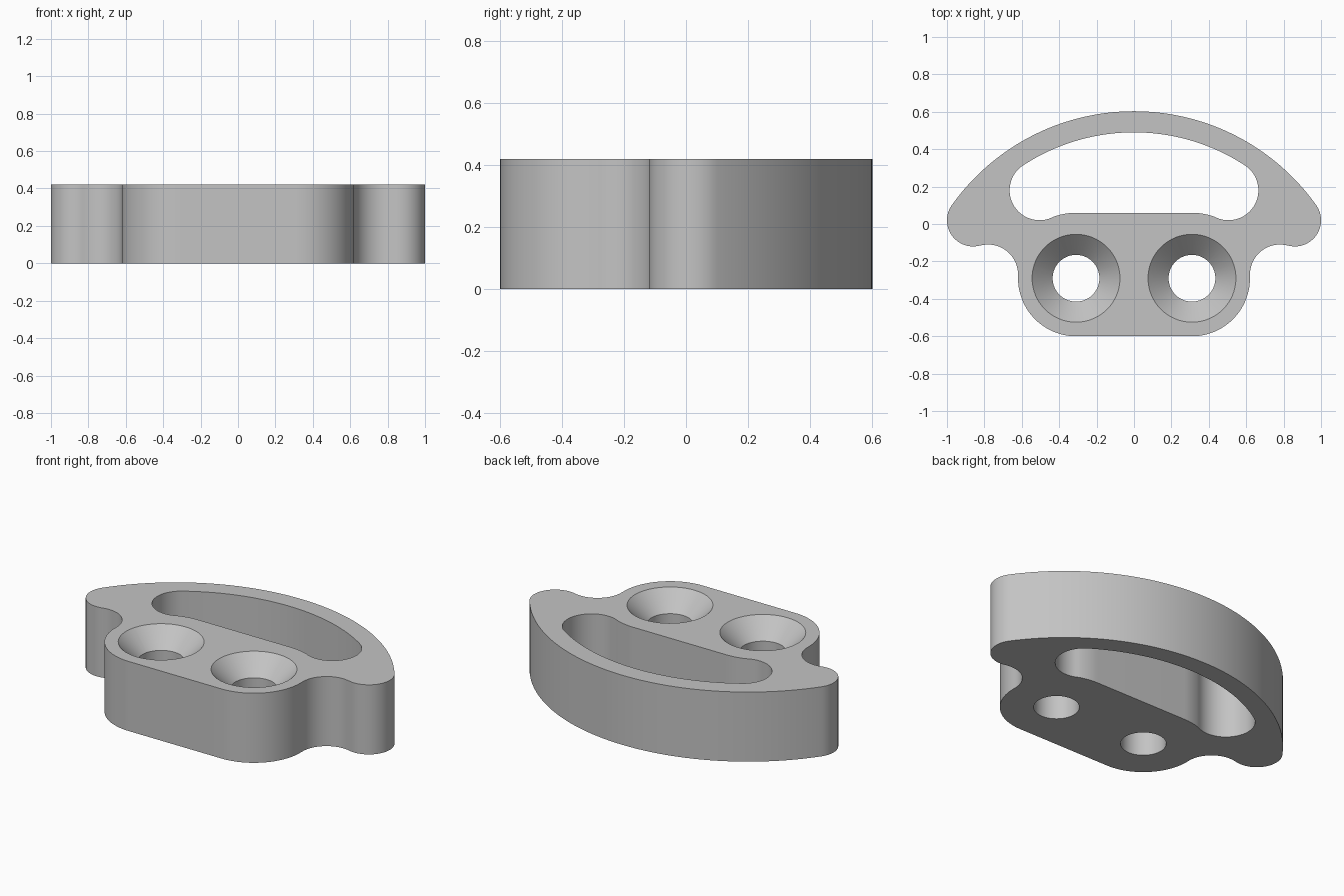
import bpy, bmesh
from math import sin, cos, radians, pi

cube = bpy.data.objects.get("Cube")
if cube:
    bpy.data.objects.remove(cube, do_unlink=True)

HEIGHT = 0.42
HOLE_X, HOLE_Y = 0.31, -0.29

grey = bpy.data.materials.new("plain grey")
grey.use_nodes = True
colour = (0.55, 0.55, 0.55, 1)
grey.diffuse_color = colour
grey.node_tree.nodes["Principled BSDF"].inputs["Base Color"].default_value = colour


def arc(cx, cy, r, start, end, steps):
    """Points along an arc, angles in degrees."""
    angles = [radians(start + (end - start) * i / steps) for i in range(steps + 1)]
    return [(cx + r * cos(a), cy + r * sin(a)) for a in angles]


def mirrored(half):
    """Close a right-hand half outline, running from the back centre to the front."""
    return half + [(-x, y) for x, y in reversed(half) if x > 1e-4]


def loft(name, rings):
    """Solid through matching closed rings of 3D points, capped at both ends."""
    bm = bmesh.new()
    loops = [[bm.verts.new(p) for p in ring] for ring in rings]
    for low, high in zip(loops, loops[1:]):
        for i in range(len(low)):
            j = (i + 1) % len(low)
            bm.faces.new((low[i], low[j], high[j], high[i]))
    bm.faces.new(loops[0])
    bm.faces.new(loops[-1])
    bmesh.ops.recalc_face_normals(bm, faces=bm.faces)
    mesh = bpy.data.meshes.new(name)
    bm.to_mesh(mesh)
    bm.free()
    mesh.materials.append(grey)
    obj = bpy.data.objects.new(name, mesh)
    bpy.context.collection.objects.link(obj)
    return obj


def prism(name, outline, z0, z1):
    return loft(name, [[(x, y, z) for x, y in outline] for z in (z0, z1)])


# Plate: bowed back, rounded ears, concave necks, rounded front block
plate_half = (arc(0, -0.593, 1.196, 90, 35.5, 32)
              + arc(0.86, 0.02, 0.14, 35.5, -105.4, 24)[1:]
              + arc(0.78, -0.27, 0.16, 74.6, 182.4, 20)[1:]
              + arc(HOLE_X, HOLE_Y, 0.31, 2.4, -90, 24)[1:])
plate = prism("bracket_plate", mirrored(plate_half), 0, HEIGHT)

# Curved slot with bulbous ends
slot_half = (arc(0, -0.593, 1.083, 90, 56.8, 20)
             + arc(0.505, 0.18, 0.16, 56.8, -112.5, 28)[1:]
             + arc(HOLE_X, HOLE_Y, 0.35, 67.5, 90, 8)[1:])
cutters = [prism("slot_cutter", mirrored(slot_half), -0.05, HEIGHT + 0.05)]

# Countersunk screw holes
hole_profile = [(0.125, -0.05), (0.125, HEIGHT - 0.11),
                (0.235, HEIGHT), (0.285, HEIGHT + 0.05)]
for side, name in ((1, "left"), (-1, "right")):
    rings = [[(x, y, z) for x, y in arc(side * HOLE_X, HOLE_Y, r, 0, 360, 64)[:-1]]
             for r, z in hole_profile]
    cutters.append(loft(name + "_hole_cutter", rings))

for cutter in cutters:
    cutter.hide_render = True
    cut = plate.modifiers.new(cutter.name, "BOOLEAN")
    cut.operation = "DIFFERENCE"
    cut.solver = "EXACT"
    cut.object = cutter

# Bake the cuts, then drop the cutters
bpy.context.view_layer.update()
graph = bpy.context.evaluated_depsgraph_get()
baked = bpy.data.meshes.new_from_object(plate.evaluated_get(graph))
plate.modifiers.clear()
plate.data = baked
for cutter in cutters:
    bpy.data.objects.remove(cutter, do_unlink=True)

bpy.ops.object.select_all(action="DESELECT")
plate.select_set(True)
bpy.context.view_layer.objects.active = plate
bpy.ops.object.shade_smooth_by_angle(angle=pi / 6)
